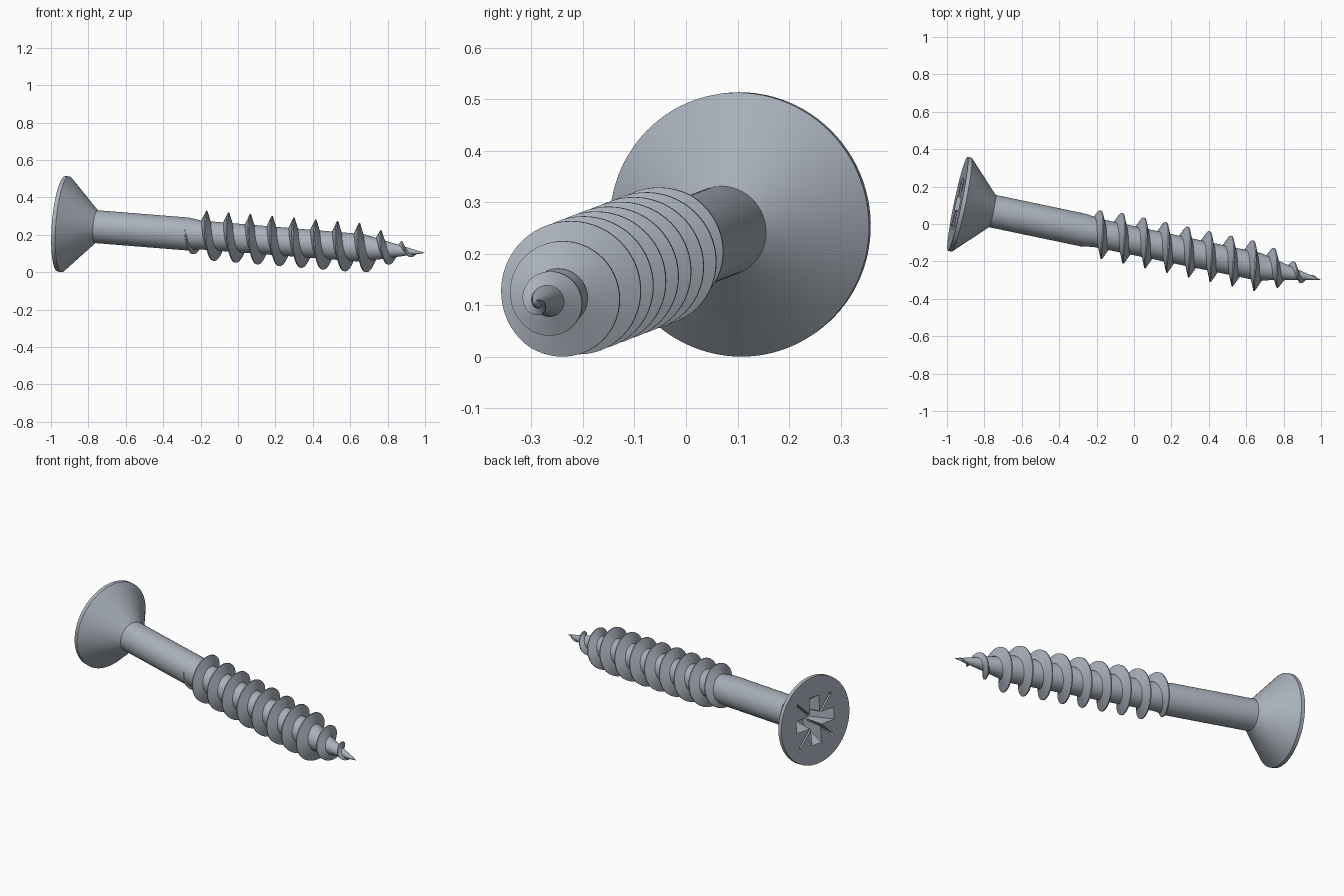
import bpy, bmesh, math
from mathutils import Vector, Matrix

if "Cube" in bpy.data.objects:
    bpy.data.objects.remove(bpy.data.objects["Cube"])

# Screw axis: local x runs from the head face to the tip
HEAD = Vector((-0.943, 0.108, 0.258))
TIP = Vector((0.998, -0.298, 0.103))
LENGTH = (TIP - HEAD).length
ax = (TIP - HEAD).normalized()
ay = Vector((0, 0, 1)).cross(ax).normalized()
az = ax.cross(ay)
FRAME = Matrix((ax, ay, az)).transposed().to_4x4()
FRAME.translation = HEAD

steel = bpy.data.materials.new("steel_grey")
steel.use_nodes = True
COLOUR = (0.40, 0.44, 0.50, 1)
steel.diffuse_color = COLOUR
steel.node_tree.nodes["Principled BSDF"].inputs["Base Color"].default_value = COLOUR


def make(name, bm):
    bmesh.ops.remove_doubles(bm, verts=bm.verts, dist=1e-5)
    bmesh.ops.recalc_face_normals(bm, faces=bm.faces)
    mesh = bpy.data.meshes.new(name)
    bm.to_mesh(mesh)
    bm.free()
    obj = bpy.data.objects.new(name, mesh)
    bpy.context.collection.objects.link(obj)
    mesh.materials.append(steel)
    obj.matrix_world = FRAME
    return obj


def select(obj):
    bpy.ops.object.select_all(action='DESELECT')
    obj.select_set(True)
    bpy.context.view_layer.objects.active = obj


def smooth(obj):
    select(obj)
    bpy.ops.object.shade_smooth_by_angle(angle=math.radians(30))


def loft(bm, rings):
    """Skin closed rings of points and cap both ends."""
    rows = [[bm.verts.new(p) for p in ring] for ring in rings]
    n = len(rows[0])
    for a, b in zip(rows, rows[1:]):
        for i in range(n):
            j = (i + 1) % n
            bm.faces.new((a[i], a[j], b[j], b[i]))
    bm.faces.new(rows[0])
    bm.faces.new(rows[-1])


def circle(t, r, n=96):
    return [(t, r * math.cos(i * math.tau / n), r * math.sin(i * math.tau / n))
            for i in range(n)]


# Countersunk head, plain shank, threaded core and point in one lathed body
SHANK_END, CONE_START, CORE = 0.69, 1.65, 0.077
profile = [(0, 0.256), (0.022, 0.257), (0.19, 0.088), (SHANK_END, 0.088),
           (0.76, CORE), (CONE_START, 0.074), (LENGTH, 0.0008)]
bm = bmesh.new()
loft(bm, [circle(t, r) for t, r in profile])
body = make("head_and_shank", bm)


# Tapered slots of the cross recess, cut into the head face
def slot(angle, length, width, depth, taper):
    cut = bmesh.new()
    rings = []
    for t, s in ((-0.02, 1), (0, 1), (depth, taper)):
        y, z = length * s, width * (0.5 + 0.5 * s)
        rings.append([(t, -y, -z), (t, y, -z), (t, y, z), (t, -y, z)])
    loft(cut, rings)
    bmesh.ops.rotate(cut, verts=cut.verts, matrix=Matrix.Rotation(angle, 3, 'X'))
    return make("recess_cutter", cut)


cutters = [slot(k * math.pi / 2, 0.14, 0.036, 0.13, 0.45) for k in range(2)]
cutters += [slot(math.pi / 4 + k * math.pi / 2, 0.18, 0.006, 0.10, 0.3) for k in range(2)]
bpy.context.view_layer.update()
for cutter in cutters:
    cutter.hide_render = True
    mod = body.modifiers.new("recess", 'BOOLEAN')
    mod.operation, mod.solver, mod.object = 'DIFFERENCE', 'EXACT', cutter
    select(body)
    bpy.ops.object.modifier_apply(modifier=mod.name)
    bpy.data.objects.remove(cutter)
smooth(body)

# Helical thread, growing out of the shank and fading towards the point
PITCH, CREST, PHASE, STEPS = 0.1195, 0.132, 0.755, 56
THREAD_START, THREAD_END = SHANK_END, 1.965


def core_radius(t):
    if t < 0.76:
        return 0.088 + (t - SHANK_END) / 0.07 * (CORE - 0.088)
    if t < CONE_START:
        return CORE - 0.003 * (t - 0.76) / (CONE_START - 0.76)
    return 0.074 * (LENGTH - t) / (LENGTH - CONE_START)


def crest_radius(t):
    grow = min(1, (t - THREAD_START) / 0.085)
    fade = min(1, (LENGTH - 0.005 - t) / 0.315)
    return max(core_radius(t) + 0.001,
               min(0.086 + (CREST - 0.086) * grow, CREST * fade))


count = int((THREAD_END - THREAD_START) / PITCH * STEPS)
rings = []
for i in range(count + 1):
    t = THREAD_START + (THREAD_END - THREAD_START) * i / count
    a = (t - PHASE) / PITCH * math.tau
    top = crest_radius(t)
    base = core_radius(t) * 0.93
    half = 0.004 + 0.024 * min(1, (top - base) / 0.055)
    section = [(-half, base), (-0.003, top), (0.003, top), (half, base)]
    rings.append([(t + dx, r * math.cos(a), r * math.sin(a)) for dx, r in section])
bm = bmesh.new()
loft(bm, rings)
smooth(make("thread", bm))
